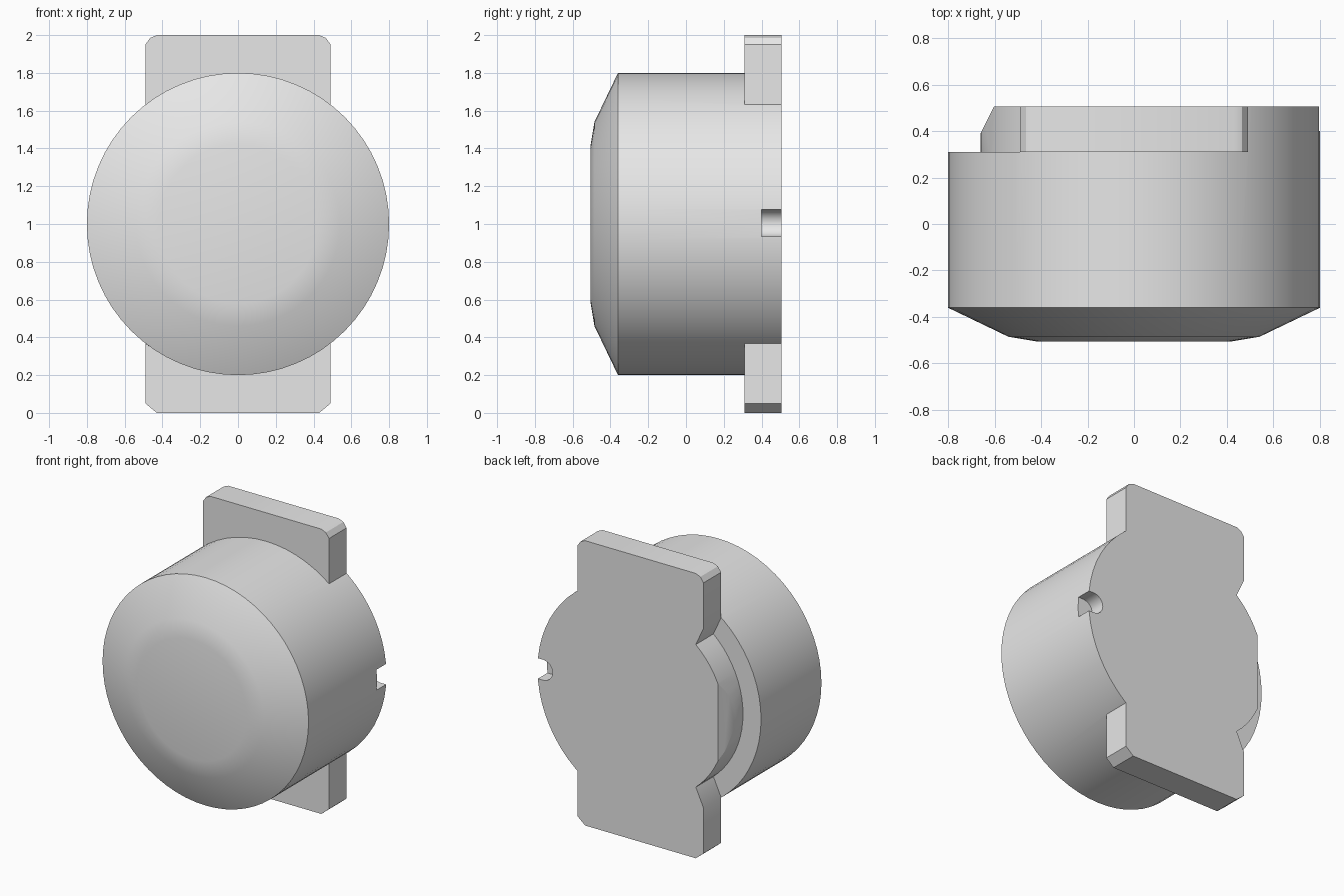
import bpy, bmesh, math
from mathutils import Vector

cube = bpy.data.objects.get("Cube")
if cube:
    bpy.data.objects.remove(cube, do_unlink=True)

grey = bpy.data.materials.new("plain grey")
grey.use_nodes = True
colour = (0.8, 0.8, 0.8, 1)
grey.diffuse_color = colour
grey.node_tree.nodes["Principled BSDF"].inputs["Base Color"].default_value = colour

BACK, STEP = 0.505, 0.31   # rear face and front of the mounting plate
RADIUS, LEDGE = 0.8, 0.66  # drum and stepped rim


def finish(bm, name):
    bmesh.ops.recalc_face_normals(bm, faces=bm.faces)
    mesh = bpy.data.meshes.new(name)
    bm.to_mesh(mesh)
    bm.free()
    mesh.materials.append(grey)
    obj = bpy.data.objects.new(name, mesh)
    bpy.context.collection.objects.link(obj)
    return obj


def prism(name, outline, low, high, axis):
    """Extrude a 2D outline along y (outline in x, z) or z (outline in x, y)."""
    bm = bmesh.new()
    place = (lambda a, b: (a, low, b)) if axis == "y" else (lambda a, b: (a, b, low))
    face = bm.faces.new([bm.verts.new(place(a, b)) for a, b in outline])
    moved = bmesh.ops.extrude_face_region(bm, geom=[face])["geom"]
    step = Vector((0, high - low, 0)) if axis == "y" else Vector((0, 0, high - low))
    bmesh.ops.translate(bm, vec=step, verts=[v for v in moved if isinstance(v, bmesh.types.BMVert)])
    return finish(bm, name)


def combine(target, tool, operation):
    mod = target.modifiers.new(tool.name, "BOOLEAN")
    mod.operation, mod.object, mod.solver = operation, tool, "EXACT"
    bpy.context.view_layer.objects.active = target
    bpy.ops.object.modifier_apply(modifier=mod.name)
    bpy.data.objects.remove(tool, do_unlink=True)


def arc(cx, cz, r, start, end, steps):
    angles = [math.radians(start + (end - start) * i / steps) for i in range(steps + 1)]
    return [(cx + r * math.cos(a), cz + r * math.sin(a)) for a in angles]


# Drum with a shallow domed front, turned about the y axis
bm = bmesh.new()
profile = [(0.42, -0.505), (0.54, -0.485), (RADIUS, -0.36), (RADIUS, BACK)]
verts = [bm.verts.new((0, y, 1 + r)) for r, y in profile]
edges = [bm.edges.new(pair) for pair in zip(verts, verts[1:])]
bmesh.ops.spin(bm, geom=verts + edges, cent=(0, 0, 1), axis=(0, 1, 0),
               angle=math.tau, steps=64, use_duplicate=False)
bmesh.ops.remove_doubles(bm, verts=bm.verts, dist=0.0001)
bmesh.ops.holes_fill(bm, edges=bm.edges, sides=0)
housing = finish(bm, "housing")

# Tall mounting plate: rounded top corners, chamfered bottom corners
half = [(0.43, 0), (0.49, 0.05), (0.49, 1.95), (0.465, 1.985), (0.43, 2)]
outline = half + [(-x, z) for x, z in reversed(half)]
combine(housing, prism("mounting_plate", outline, STEP, BACK, "y"), "UNION")

# Stepped rim on the right side, with small undercuts beside the tabs
edge = math.degrees(math.acos(-0.43 / LEDGE))
outline = ([(-1, 1.632), (-0.49, 1.632)] + arc(0, 1, LEDGE, edge, 360 - edge, 20)
           + [(-0.49, 0.368), (-1, 0.368)])
combine(housing, prism("rim_cutter", outline, STEP, 0.6, "y"), "DIFFERENCE")

# Slanted flat on the stepped rim
outline = [(-0.66, 0.39), (-0.55, 0.61), (-0.9, 0.61), (-0.9, 0.39)]
combine(housing, prism("flat_cutter", outline, 0.5, 1.5, "z"), "DIFFERENCE")

# Round-ended notch in the left side of the rear edge
outline = arc(0.755, 1.005, 0.072, 90, 270, 8) + [(0.9, 0.933), (0.9, 1.077)]
combine(housing, prism("notch_cutter", outline, 0.4, 0.6, "y"), "DIFFERENCE")

# Clean the cut faces and shade
bm = bmesh.new()
bm.from_mesh(housing.data)
bmesh.ops.remove_doubles(bm, verts=bm.verts, dist=0.0005)
bmesh.ops.dissolve_limit(bm, angle_limit=math.radians(0.5), verts=bm.verts, edges=bm.edges)
bm.to_mesh(housing.data)
bm.free()
bpy.ops.object.select_all(action="DESELECT")
housing.select_set(True)
bpy.context.view_layer.objects.active = housing
bpy.ops.object.shade_smooth_by_angle(angle=math.radians(30))
